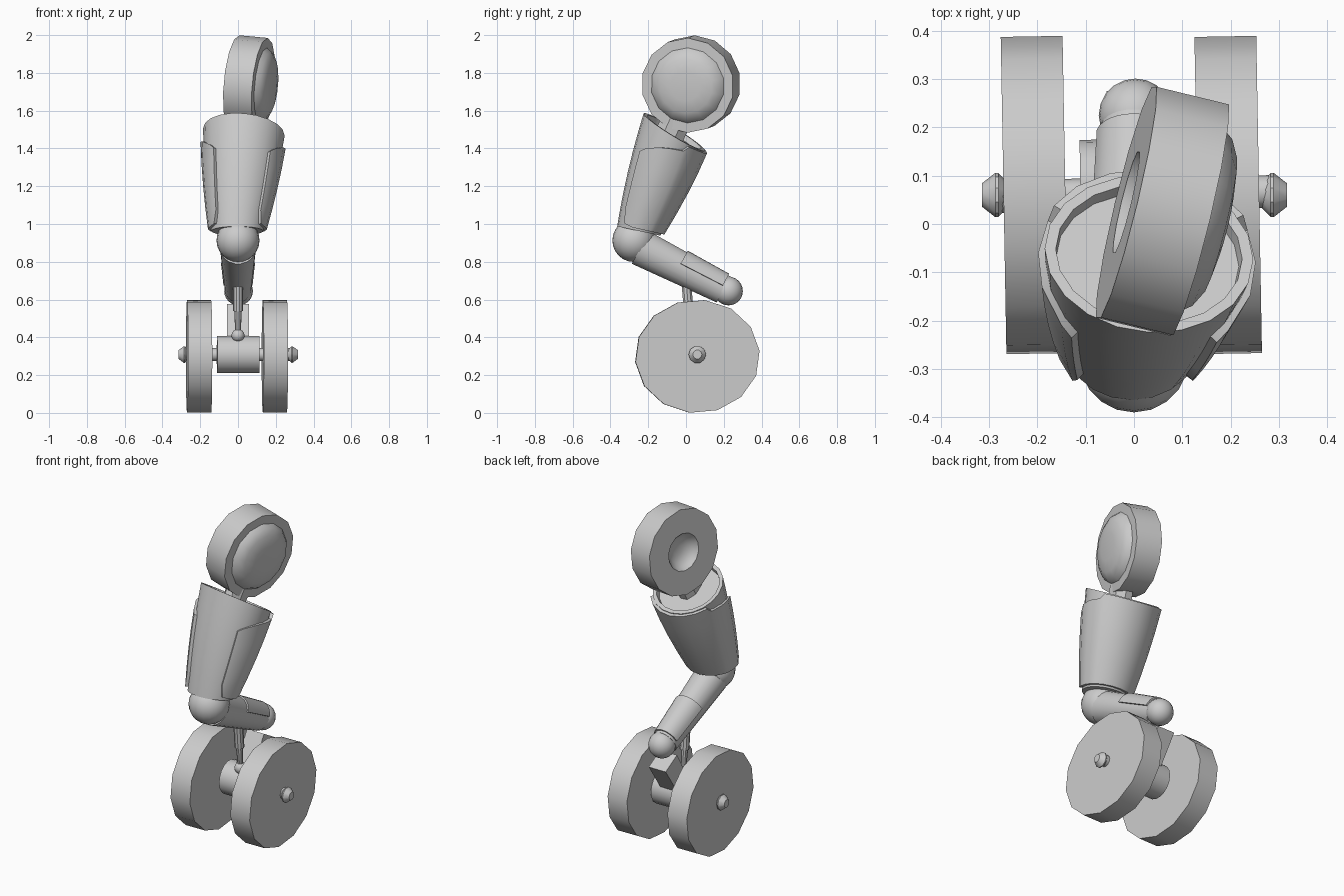
import bpy, math
from mathutils import Vector as V

if "Cube" in bpy.data.objects:
    bpy.data.objects.remove(bpy.data.objects["Cube"])


def ring_point(ring, a):
    """Point at angle a on an ellipse given as (centre, normal, radius_u, radius_v)."""
    c, n, ru, rv = ring
    n = V(n).normalized()
    ref = V((0, 1, 0)) if abs(n.x) > 0.8 else V((1, 0, 0))
    u = (ref - n * ref.dot(n)).normalized()
    return V(c) + u * ru * math.cos(a) + n.cross(u) * rv * math.sin(a)


def make(name, verts, faces, angle=35):
    me = bpy.data.meshes.new(name)
    me.from_pydata([tuple(p) for p in verts], [], faces)
    ob = bpy.data.objects.new(name, me)
    bpy.context.collection.objects.link(ob)
    bpy.ops.object.select_all(action='DESELECT')
    ob.select_set(True)
    bpy.context.view_layer.objects.active = ob
    bpy.ops.object.shade_smooth_by_angle(angle=math.radians(angle))
    return ob


def loft(name, rings, seg=16, phase=0.0, angle=35):
    """Capped skin through a list of rings."""
    verts = [ring_point(r, phase + math.tau * i / seg) for r in rings for i in range(seg)]
    faces = [(k * seg + i, k * seg + (i + 1) % seg, (k + 1) * seg + (i + 1) % seg, (k + 1) * seg + i)
             for k in range(len(rings) - 1) for i in range(seg)]
    last = (len(rings) - 1) * seg
    faces += [tuple(reversed(range(seg))), tuple(range(last, last + seg))]
    return make(name, verts, faces, angle)


def turned(name, start, axis, profile, seg=16, phase=0.0, squash=1.0):
    """Lathe: profile of (distance along axis, radius)."""
    n = V(axis).normalized()
    return loft(name, [(V(start) + n * d, n, r, r * squash) for d, r in profile], seg, phase)


def between(r0, r1, t, bulge=0.0):
    b = bulge * 4 * t * (1 - t)
    return (V(r0[0]).lerp(V(r1[0]), t), V(r0[1]).lerp(V(r1[1]), t),
            r0[2] + (r1[2] - r0[2]) * t + b, r0[3] + (r1[3] - r0[3]) * t + b)


def shell(name, r0, r1, outline, thick, bulge=0.0, steps=4):
    """Raised plate on a frustum; outline rows are (angle in degrees, t low, t high)."""
    rows, w = len(outline), steps + 1
    verts = []
    for off in (-0.01, thick):
        for a, lo, hi in outline:
            for k in range(w):
                c, n, ru, rv = between(r0, r1, lo + (hi - lo) * k / steps, bulge)
                verts.append(ring_point((c, n, ru + off, rv + off), math.radians(a)))
    m = rows * w
    faces = []
    for i in range(rows - 1):
        for k in range(steps):
            a, b = i * w + k, (i + 1) * w + k
            faces += [(a + m, b + m, b + m + 1, a + m + 1), (a + 1, b + 1, b, a)]
        a, b = i * w, (i + 1) * w
        faces += [(a, b, b + m, a + m), (b + steps, a + steps, a + steps + m, b + steps + m)]
    e = m - w
    for k in range(steps):
        faces += [(k, k + m, k + m + 1, k + 1), (e + k, e + k + 1, e + k + 1 + m, e + k + m)]
    return make(name, verts, faces)


def ball(name, loc, r):
    bpy.ops.mesh.primitive_uv_sphere_add(segments=20, ring_count=12, radius=r, location=loc)
    bpy.context.object.name = name
    bpy.ops.object.shade_smooth()


# head: tilted disc with a bowl on one face and a dome on the other
turned("head", (-0.016, 0.045, 1.748), (0.965, -0.235, -0.09),
       [(0.05, 0.03), (0.04, 0.07), (0.02, 0.095), (0, 0.11), (0, 0.252), (0.155, 0.252),
        (0.156, 0.2), (0.18, 0.182), (0.2, 0.145), (0.21, 0.08)], 14, 0.22)

# neck
loft("neck", [((0.02, -0.12, 1.40), (0.1, 0.35, 0.9), 0.06, 0.085),
              ((0.055, -0.02, 1.62), (0.1, 0.35, 0.9), 0.06, 0.085)], 8, math.pi / 8)

# torso: leaning tapered cup with a slanted rim
low = ((-0.004, -0.25, 0.963), (0, 0.21, 0.98), 0.138, 0.117)
top = ((0.031, -0.062, 1.487), (0.1, 0.52, 0.85), 0.217, 0.19)
BULGE = 0.008
tc = V(top[0])
tn = V(top[1]).normalized()
loft("torso", [between(low, top, k / 6, BULGE) for k in range(7)] +
     [(tc, tn, 0.194, 0.168), (tc - tn * 0.03, tn, 0.19, 0.164)], 20)

# back shell wrapping the torso from side to side
edge = [(-46, 0.16, 0.71), (-38, 0.04, 0.75), (-15, 0.02, 0.83), (5, 0.02, 0.88), (25, 0.02, 0.92),
        (32, 0.02, 0.985), (50, 0.02, 0.99), (70, 0.02, 0.99), (90, 0.02, 0.99)]
outline = edge + [(180 - a, lo, hi) for a, lo, hi in reversed(edge[:-1])]
shell("torso_back_shell", low, top, outline, 0.016, BULGE)

# joints
ball("hip_ball", (0, -0.276, 0.913), 0.114)
ball("knee_ball", (0.003, 0.225, 0.645), 0.076)

# thigh with raised upper plate
d = (0, 0.875, -0.48)
hip = ((0, -0.24, 0.875), d, 0.096, 0.099)
knee = ((0, 0.2, 0.653), d, 0.07, 0.079)
loft("thigh", [hip, knee], 18)
shell("thigh_plate", hip, knee, [(-168 + 13 * i, 0.46, 0.97) for i in range(13)], 0.008)

# shin block down to the axle hub
s = math.sqrt(2)
loft("shin", [((0, 0.222, 0.545), (0, 0.5, 0.87), 0.057 * s, 0.062 * s),
              ((0, 0.09, 0.34), (0, 0.5, 0.87), 0.057 * s, 0.055 * s)], 4, math.pi / 4)

# suspension strut in front of the shin
foot = V((0, 0.025, 0.41))
up = V((0, -0.025, 0.3))
turned("strut", foot, up, [(0, 0.014), (0.13, 0.02), (0.13, 0.027), (0.29, 0.027)], 10)
ball("strut_joint", foot, 0.034)

# axle, hub and wheels
ax = V((1, 0.018, 0)).normalized()
hub = V((0.001, 0.062, 0.309))
turned("axle_hub", hub + V((0, 0.014, 0)) - ax * 0.112, ax, [(0, 0.1), (0.224, 0.1)], 18)
turned("axle", hub - ax * 0.28, ax, [(0, 0.034), (0.56, 0.034)], 12)
for side, name, cx in ((-1, "left", -0.206), (1, "right", 0.195)):
    c = V((cx, 0.06, 0.299))
    turned(name + "_wheel", c - ax * 0.064, ax, [(0, 0.33), (0.128, 0.33)], 14, 0.1, 0.91)
    turned(name + "_wheel_nut", (hub.x + side * 0.25, hub.y - 0.002, hub.z), (side, 0, 0),
           [(0, 0.025), (0.012, 0.025), (0.032, 0.046), (0.038, 0.046), (0.066, 0.024)], 10)
